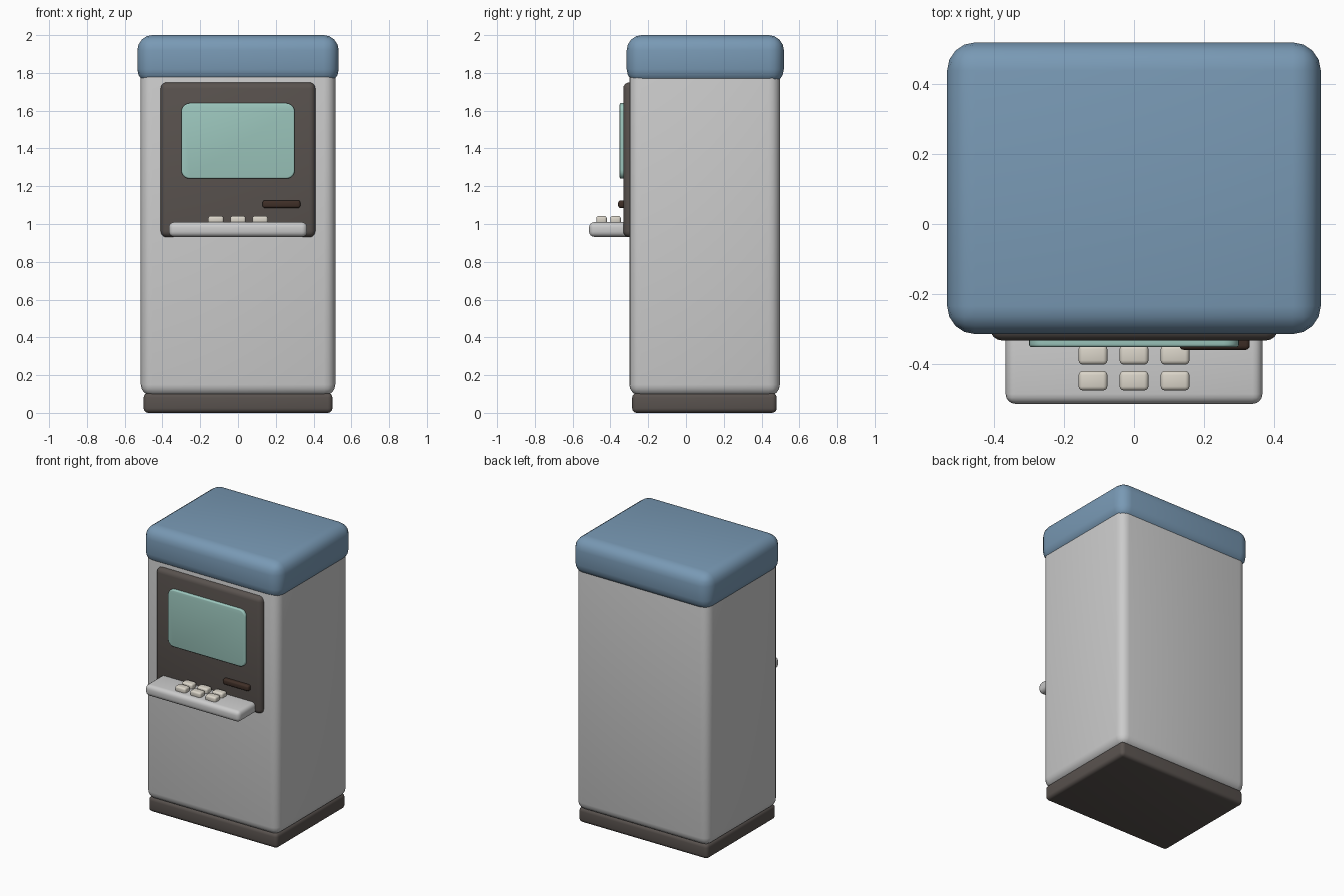
import bpy, bmesh, math

if "Cube" in bpy.data.objects:
    bpy.data.objects.remove(bpy.data.objects["Cube"])


def material(name, rgb):
    m = bpy.data.materials.new(name)
    m.diffuse_color = (*rgb, 1)
    m.use_nodes = True
    m.node_tree.nodes["Principled BSDF"].inputs["Base Color"].default_value = m.diffuse_color
    return m


BLUE = material("blue", (0.19, 0.32, 0.46))
DARK = material("dark_grey", (0.10, 0.085, 0.077))
MINT = material("mint", (0.34, 0.58, 0.52))
BROWN = material("dark_brown", (0.05, 0.028, 0.02))
CREAM = material("cream", (0.70, 0.66, 0.58))


def rounded_box(name, x, y, z, bevel, mat=None, corner=0, segments=4):
    """Box from (min, max) ranges; corner rounds the outline seen from the front."""
    bm = bmesh.new()
    bmesh.ops.create_cube(bm, size=1)
    for v in bm.verts:
        for i, (lo, hi) in enumerate((x, y, z)):
            v.co[i] = lo if v.co[i] < 0 else hi
    if corner:
        edges = [e for e in bm.edges
                 if abs(e.verts[0].co.y - e.verts[1].co.y) > 1e-4]
        bmesh.ops.bevel(bm, geom=edges, offset=corner, segments=5,
                        profile=0.5, affect='EDGES')
    mesh = bpy.data.meshes.new(name)
    bm.to_mesh(mesh)
    bm.free()
    obj = bpy.data.objects.new(name, mesh)
    bpy.context.collection.objects.link(obj)
    if mat:
        mesh.materials.append(mat)
    mod = obj.modifiers.new("Bevel", 'BEVEL')
    mod.width = bevel
    mod.segments = segments
    mod.limit_method = 'ANGLE'
    mod.angle_limit = math.radians(40)
    bpy.ops.object.select_all(action='DESELECT')
    obj.select_set(True)
    bpy.context.view_layer.objects.active = obj
    bpy.ops.object.modifier_apply(modifier=mod.name)
    bpy.ops.object.shade_smooth_by_angle(angle=math.radians(40))
    return obj


# Cabinet: plinth, body and overhanging cap
rounded_box("base", (-0.50, 0.50), (-0.285, 0.48), (0, 0.105), 0.025, DARK)
rounded_box("body", (-0.515, 0.515), (-0.30, 0.497), (0.09, 1.85), 0.06)
rounded_box("cap", (-0.533, 0.533), (-0.314, 0.518), (1.74, 2.0), 0.08, BLUE)

# Control panel with screen and card slot
rounded_box("panel", (-0.41, 0.41), (-0.332, -0.24), (0.93, 1.75), 0.033, DARK)
rounded_box("screen", (-0.30, 0.30), (-0.351, -0.31), (1.24, 1.64), 0.008,
            MINT, corner=0.045, segments=3)
rounded_box("card_slot", (0.13, 0.33), (-0.359, -0.31), (1.085, 1.125), 0.012,
            BROWN, segments=3)

# Shelf with two rows of three keys
rounded_box("shelf", (-0.366, 0.366), (-0.513, -0.25), (0.932, 1.01), 0.028)
for r, ky in enumerate((-0.447, -0.373)):
    for c, kx in enumerate((-0.117, 0, 0.117)):
        rounded_box(f"key_{r}_{c}", (kx - 0.041, kx + 0.041),
                    (ky - 0.028, ky + 0.028), (1.0, 1.042), 0.012, CREAM,
                    segments=3)
